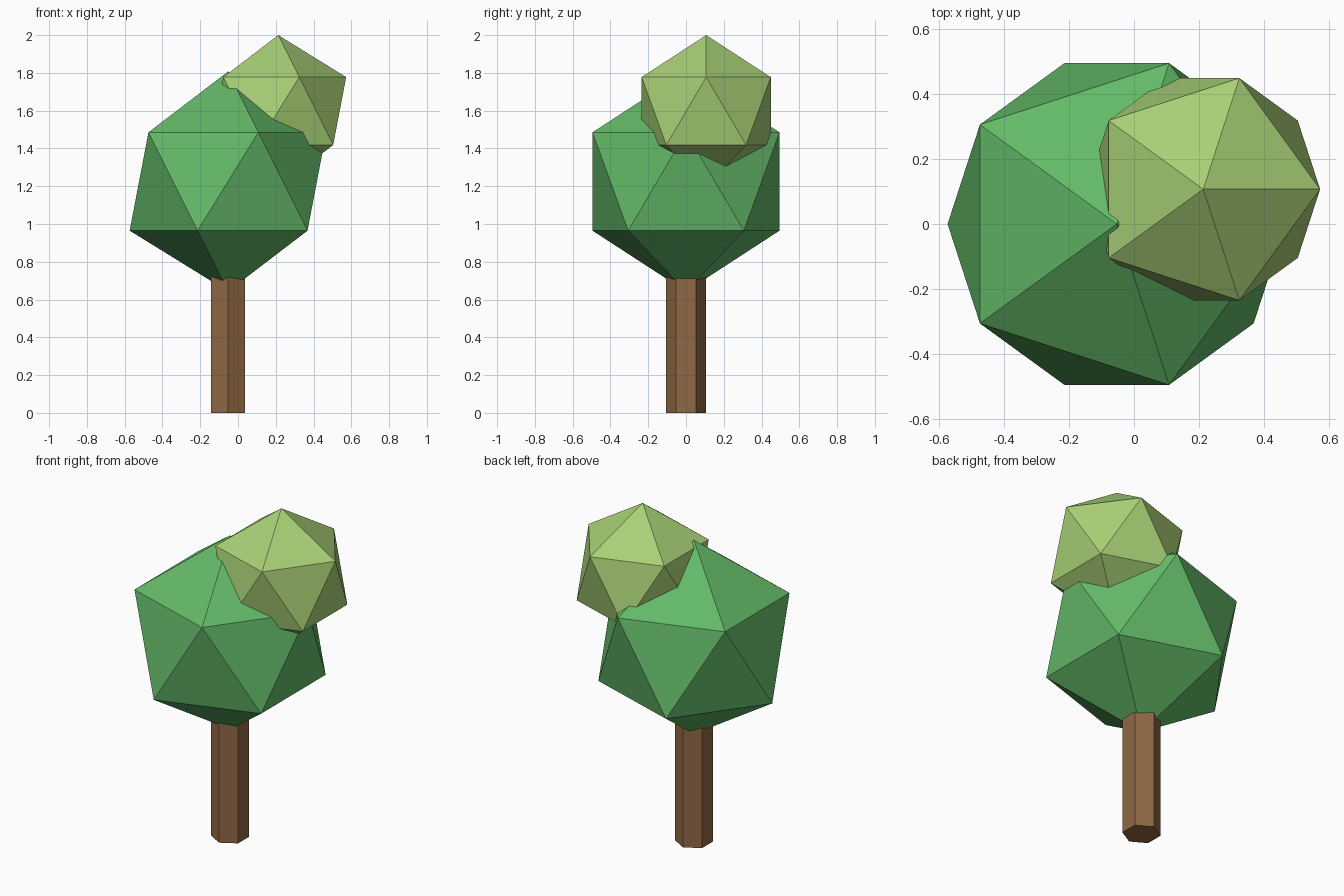
import bpy

if "Cube" in bpy.data.objects:
    bpy.data.objects.remove(bpy.data.objects["Cube"])


def paint(obj, name, color):
    mat = bpy.data.materials.new(name)
    mat.diffuse_color = (*color, 1)
    mat.use_nodes = True
    mat.node_tree.nodes["Principled BSDF"].inputs["Base Color"].default_value = mat.diffuse_color
    obj.data.materials.append(mat)


def leaf_ball(name, radius, center, mat_name, color):
    bpy.ops.mesh.primitive_ico_sphere_add(subdivisions=1, radius=radius, location=center)
    obj = bpy.context.object
    obj.name = name
    paint(obj, mat_name, color)


# Six-sided trunk, its top hidden inside the foliage
TRUNK_X, TRUNK_TOP = -0.053, 0.76
bpy.ops.mesh.primitive_cylinder_add(vertices=6, radius=0.105, depth=TRUNK_TOP,
                                    location=(TRUNK_X, 0, TRUNK_TOP / 2))
trunk = bpy.context.object
trunk.name = "trunk"
paint(trunk, "bark brown", (0.28, 0.14, 0.056))

# Two overlapping faceted foliage balls
leaf_ball("main_foliage", 0.582, (TRUNK_X, 0, 1.225), "leaf green", (0.125, 0.485, 0.138))
leaf_ball("upper_foliage", 0.402, (0.213, 0.107, 1.598), "light leaf green", (0.39, 0.63, 0.18))
